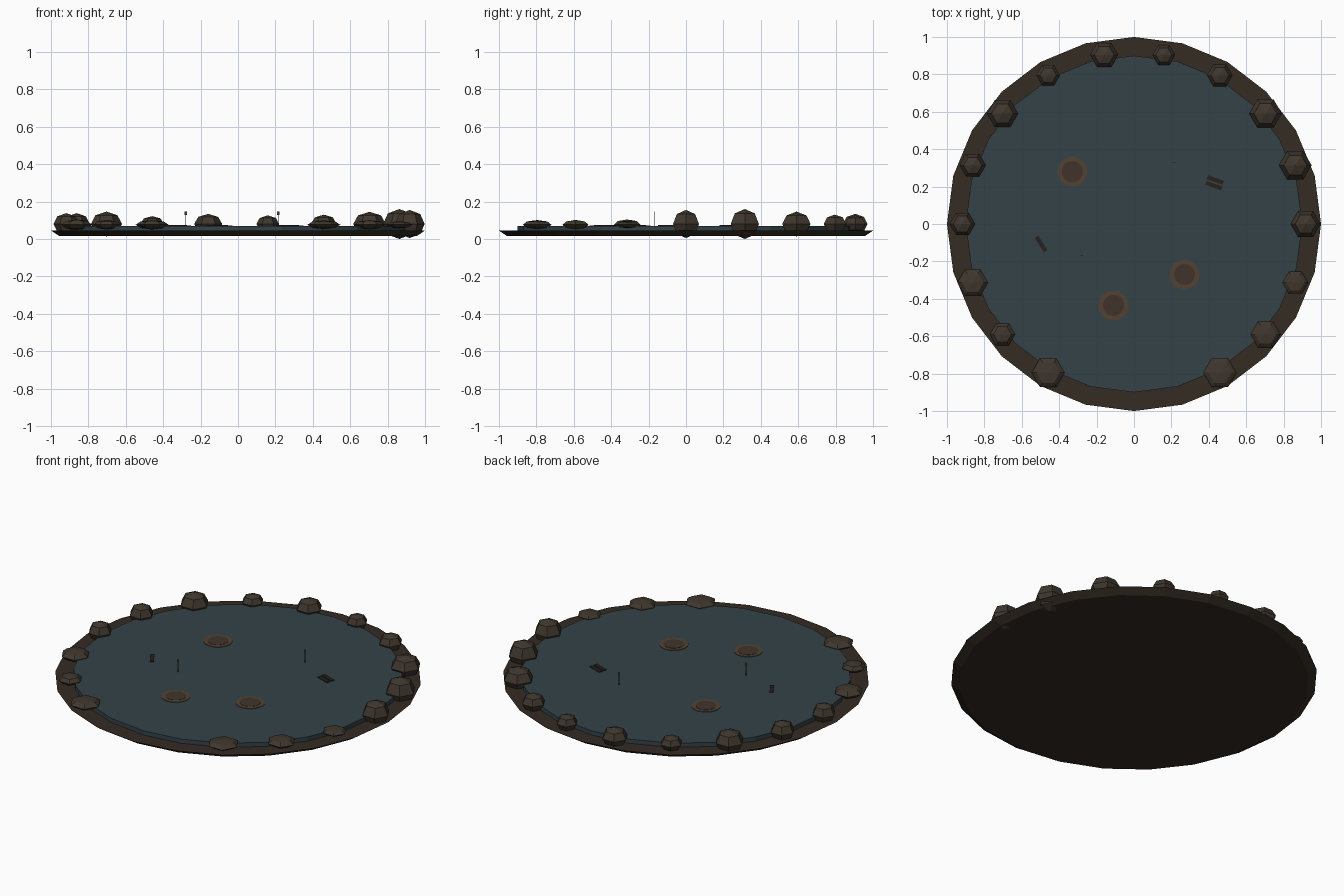
import bpy, bmesh, math
from mathutils import Matrix

if "Cube" in bpy.data.objects:
    bpy.data.objects.remove(bpy.data.objects["Cube"])


def material(name, rgb):
    m = bpy.data.materials.new(name)
    m.diffuse_color = (*rgb, 1)
    m.use_nodes = True
    m.node_tree.nodes["Principled BSDF"].inputs["Base Color"].default_value = m.diffuse_color
    return m


EARTH = material("earth", (0.035, 0.025, 0.017))
WATER = material("water", (0.035, 0.055, 0.065))
STONE = material("stone", (0.050, 0.038, 0.027))
PAD_EDGE = material("pad_edge", (0.085, 0.055, 0.032))
PAD_CORE = material("pad_core", (0.050, 0.034, 0.024))
BARK = material("bark", (0.020, 0.015, 0.012))
REED = material("reed", (0.06, 0.05, 0.035))


def finish(name, bm, mat, loc=(0, 0, 0), rot=0):
    me = bpy.data.meshes.new(name)
    bm.to_mesh(me)
    bm.free()
    ob = bpy.data.objects.new(name, me)
    bpy.context.collection.objects.link(ob)
    ob.location = loc
    ob.rotation_euler.z = rot
    me.materials.append(mat)
    return ob


def disc(name, r_bottom, r_top, z0, z1, sides, mat, x=0, y=0):
    bm = bmesh.new()
    bmesh.ops.create_cone(bm, cap_ends=True, segments=sides, radius1=r_bottom,
                          radius2=r_top, depth=z1 - z0)
    return finish(name, bm, mat, (x, y, (z0 + z1) / 2))


def box(name, size, loc, rot, mat):
    bm = bmesh.new()
    bmesh.ops.create_cube(bm, size=1, matrix=Matrix.Diagonal((*size, 1)))
    return finish(name, bm, mat, loc, rot)


# Earth bank flaring outwards, and the water slab on it
disc("bank", 0.955, 1.0, 0.015, 0.045, 24, EARTH)
disc("water", 0.9, 0.9, 0.045, 0.07, 24, WATER)

# Ring of six-sided stones: angle, half width, half height (gap at the front)
STONES = [(0, .08, .075), (20, .087, .08), (40, .087, .065), (60, .068, .05),
          (80, .061, .046), (100, .075, .054), (120, .063, .042),
          (140, .083, .066), (160, .07, .058), (180, .068, .058),
          (200, .082, .028), (220, .068, .026), (240, .088, .025),
          (300, .088, .023), (320, .08, .025), (340, .068, .019)]
for i, (angle, r, h) in enumerate(STONES):
    a = math.radians(angle)
    bm = bmesh.new()
    bmesh.ops.create_uvsphere(bm, u_segments=6, v_segments=4, radius=1)
    bmesh.ops.rotate(bm, verts=bm.verts, matrix=Matrix.Rotation(math.pi / 6, 3, 'Z'))
    # hexagon points face +-y, stretched to equal width in x
    xs = max(v.co.x for v in bm.verts)
    bmesh.ops.scale(bm, verts=bm.verts, vec=(r / xs, r, h))
    finish(f"stone_{i + 1}", bm, STONE,
           (0.918 * math.cos(a), 0.918 * math.sin(a), 0.08 if h > .03 else 0.076))

# Floating round pads with a darker core
for i, (x, y) in enumerate([(-.33, .28), (.27, -.27), (-.11, -.435)]):
    disc(f"pad_edge_{i + 1}", .08, .08, .068, .073, 16, PAD_EDGE, x, y)
    disc(f"pad_core_{i + 1}", .057, .057, .069, .0745, 16, PAD_CORE, x, y)

# Floating twigs
for i, (x, y, deg) in enumerate([(.435, .235, -20), (.428, .205, -20), (-.497, -.107, -57)]):
    box(f"twig_{i + 1}", (.09, .022, .006), (x, y, .071), math.radians(deg), BARK)

# Thin upright reeds with a small tip
for i, (x, y) in enumerate([(-.28, -.17), (.215, .33)]):
    box(f"reed_stem_{i + 1}", (.003, .002, .075), (x, y, .1075), 0, REED)
    box(f"reed_tip_{i + 1}", (.013, .002, .018), (x, y, .137), 0, REED)
